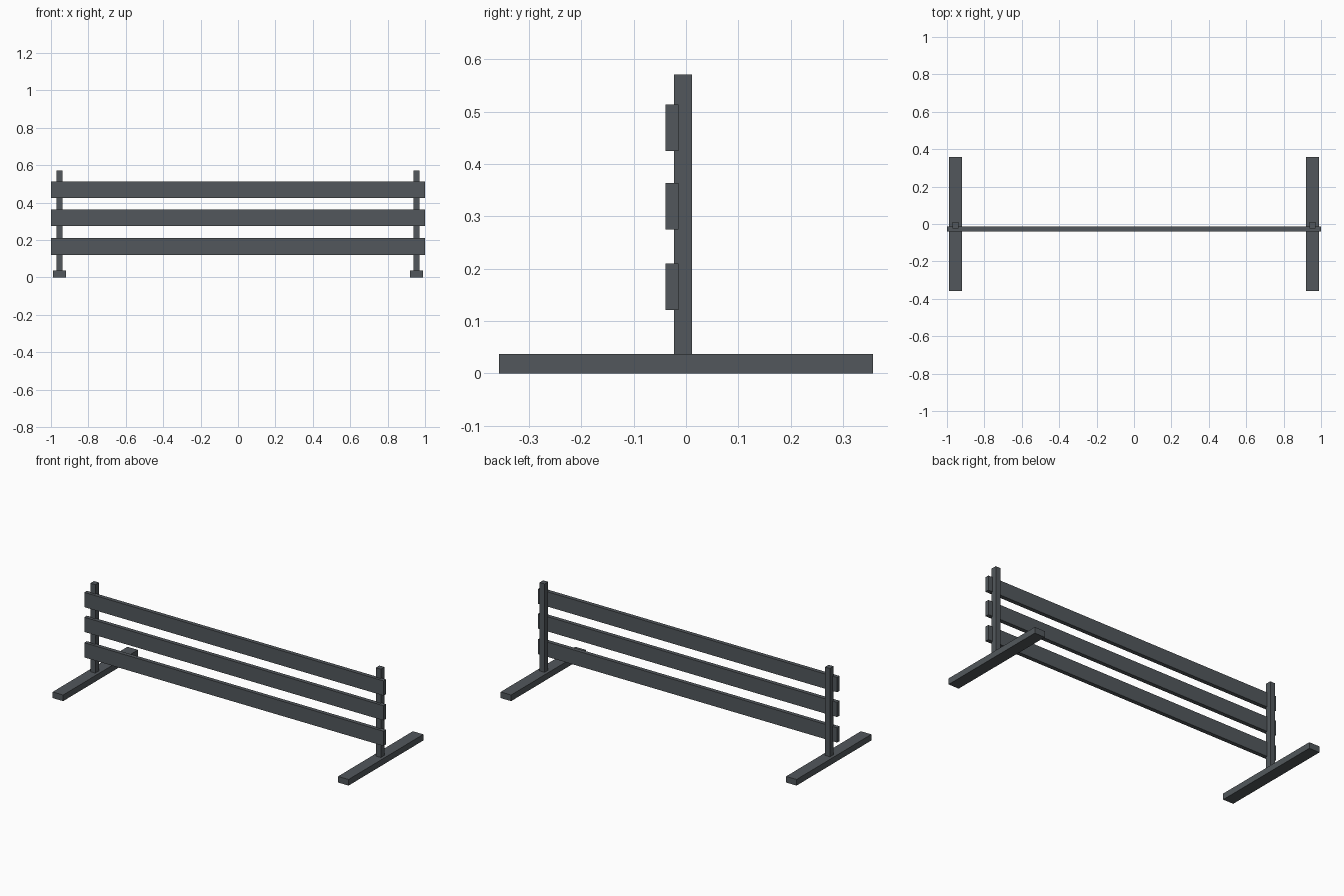
import bpy

if "Cube" in bpy.data.objects:
    bpy.data.objects.remove(bpy.data.objects["Cube"])

# Single dark grey paint
paint = bpy.data.materials.new("dark_grey")
paint.diffuse_color = (0.085, 0.097, 0.107, 1)
paint.use_nodes = True
paint.node_tree.nodes["Principled BSDF"].inputs["Base Color"].default_value = paint.diffuse_color


def box(name, x, y, z):
    """Box from (min, max) ranges on each axis."""
    mesh = bpy.data.meshes.new(name)
    verts = [(a, b, c) for a in x for b in y for c in z]
    faces = [(0, 1, 3, 2), (4, 6, 7, 5), (0, 4, 5, 1),
             (2, 3, 7, 6), (0, 2, 6, 4), (1, 5, 7, 3)]
    mesh.from_pydata(verts, [], faces)
    mesh.materials.append(paint)
    obj = bpy.data.objects.new(name, mesh)
    bpy.context.collection.objects.link(obj)
    return obj


# Feet and upright posts at each end
for side, cx in (("left", -0.954), ("right", 0.954)):
    box(side + "_foot", (cx - 0.035, cx + 0.035), (-0.357, 0.357), (0, 0.037))
    box(side + "_post", (cx - 0.0165, cx + 0.0165), (-0.023, 0.0115), (0.037, 0.571))

# Three horizontal planks, let into the front of the posts
for name, bottom in (("lower", 0.121), ("middle", 0.275), ("upper", 0.425)):
    box(name + "_plank", (-1, 1), (-0.039, -0.0145), (bottom, bottom + 0.089))
